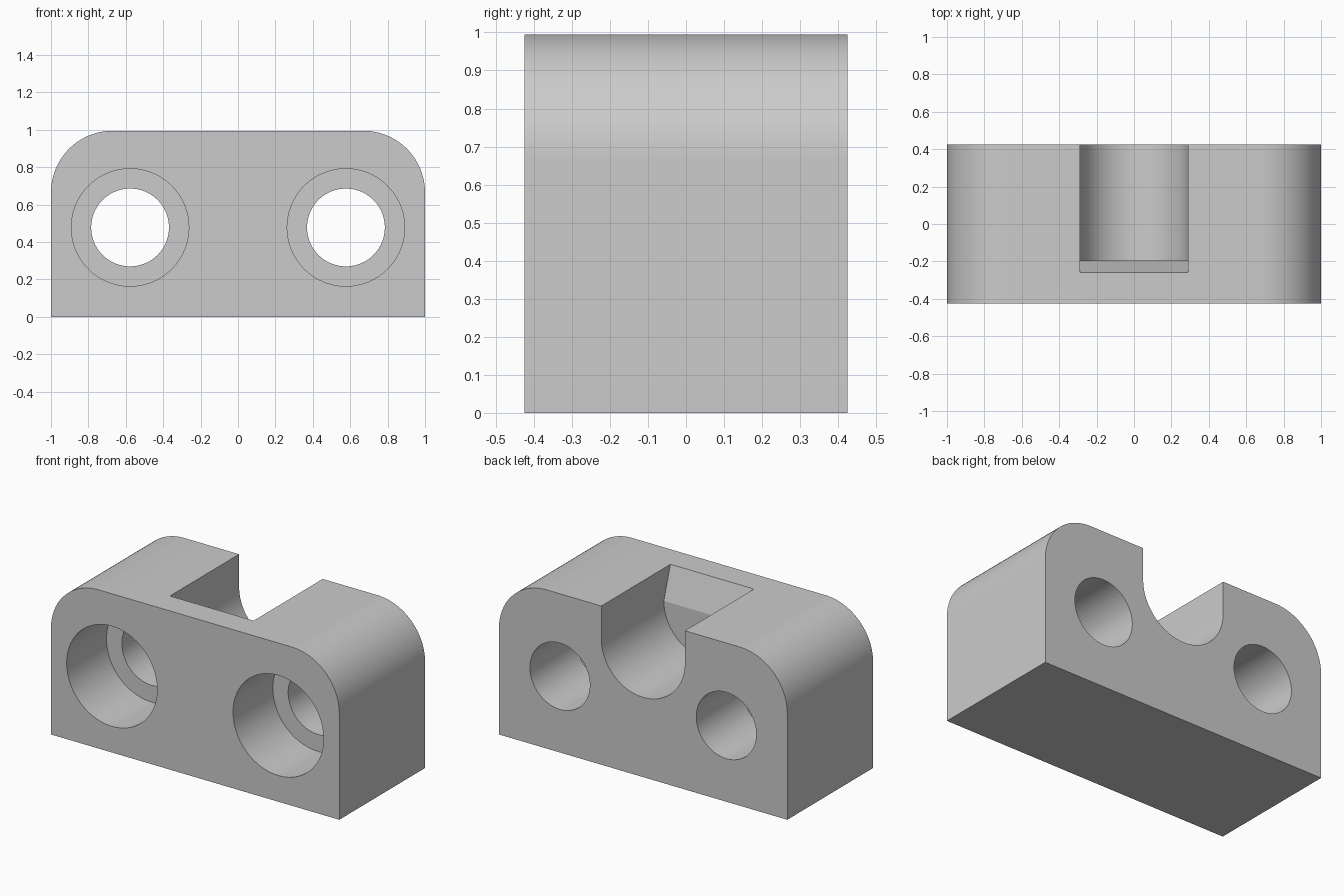
import bpy, bmesh, math

cube = bpy.data.objects.get("Cube")
if cube:
    bpy.data.objects.remove(cube, do_unlink=True)

HALF_W, HALF_D, HEIGHT = 1.0, 0.425, 0.995
CORNER = 0.33
BORE_X, BORE_Z, BORE_R, RECESS_R, RECESS_Y = 0.577, 0.478, 0.208, 0.314, -0.03
SLOT_R, SLOT_Z, SLOT_Y, SLOT_TOP_Y = 0.29, 0.79, -0.195, -0.26

grey = bpy.data.materials.new("plain grey")
grey.use_nodes = True
colour = (0.6, 0.6, 0.6, 1)
grey.diffuse_color = colour
grey.node_tree.nodes["Principled BSDF"].inputs["Base Color"].default_value = colour


def arc(cx, cz, r, start, end, steps):
    """Points on an arc in the xz plane, angles in degrees."""
    angles = [math.radians(start + (end - start) * i / steps) for i in range(steps + 1)]
    return [(cx + r * math.cos(a), cz + r * math.sin(a)) for a in angles]


def prism(name, profile, y0, y1):
    """Extrude an xz profile from y0 to y1."""
    bm = bmesh.new()
    face = bm.faces.new([bm.verts.new((x, y0, z)) for x, z in profile])
    moved = bmesh.ops.extrude_face_region(bm, geom=[face])["geom"]
    for v in moved:
        if isinstance(v, bmesh.types.BMVert):
            v.co.y = y1
    bmesh.ops.recalc_face_normals(bm, faces=bm.faces)
    mesh = bpy.data.meshes.new(name)
    bm.to_mesh(mesh)
    bm.free()
    mesh.materials.append(grey)
    obj = bpy.data.objects.new(name, mesh)
    bpy.context.collection.objects.link(obj)
    return obj


def rod(name, x, r, y0, y1):
    return prism(name, arc(x, BORE_Z, r, 0, 360, 96)[:-1], y0, y1)


# Block with rounded top corners
block = prism("mounting_block",
              [(-HALF_W, 0), (HALF_W, 0)]
              + arc(HALF_W - CORNER, HEIGHT - CORNER, CORNER, 0, 90, 24)
              + arc(CORNER - HALF_W, HEIGHT - CORNER, CORNER, 90, 180, 24),
              -HALF_D, HALF_D)

# Through bores with wide front recesses
cutters = []
for side, x in (("left", BORE_X), ("right", -BORE_X)):
    cutters.append(rod(side + "_recess_cutter", x, RECESS_R, -1, RECESS_Y))
    cutters.append(rod(side + "_bore_cutter", x, BORE_R, -1, 1))

# Round-bottomed slot, open at the back and top
top = HEIGHT + 0.1
slot = prism("slot_cutter",
             arc(0, SLOT_Z, SLOT_R, 180, 360, 48) + [(SLOT_R, top), (-SLOT_R, top)],
             SLOT_Y, 1)
# Lean the upper part of the slot's end wall forward
bm = bmesh.new()
bm.from_mesh(slot.data)
bmesh.ops.bisect_plane(bm, geom=bm.verts[:] + bm.edges[:] + bm.faces[:], dist=1e-4,
                       plane_co=(0, 0, SLOT_Z), plane_no=(0, 0, 1))
lean = (SLOT_TOP_Y - SLOT_Y) / (HEIGHT - SLOT_Z)
for v in bm.verts:
    if v.co.y < 0 and v.co.z > SLOT_Z + 0.01:
        v.co.y += lean * (v.co.z - SLOT_Z)
bm.to_mesh(slot.data)
bm.free()
cutters.append(slot)

# Cut, bake the result and drop the cutters
for cutter in cutters:
    cutter.hide_render = True
    mod = block.modifiers.new(cutter.name, 'BOOLEAN')
    mod.operation = 'DIFFERENCE'
    mod.solver = 'EXACT'
    mod.object = cutter
bpy.context.view_layer.update()
baked = bpy.data.meshes.new_from_object(
    block.evaluated_get(bpy.context.evaluated_depsgraph_get()))
block.modifiers.clear()
block.data = baked
baked.materials.clear()
baked.materials.append(grey)
for cutter in cutters:
    bpy.data.objects.remove(cutter, do_unlink=True)

# Smooth curves, sharp edges
for obj in bpy.context.selected_objects:
    obj.select_set(False)
block.select_set(True)
bpy.context.view_layer.objects.active = block
bpy.ops.object.shade_smooth_by_angle(angle=math.radians(15))
